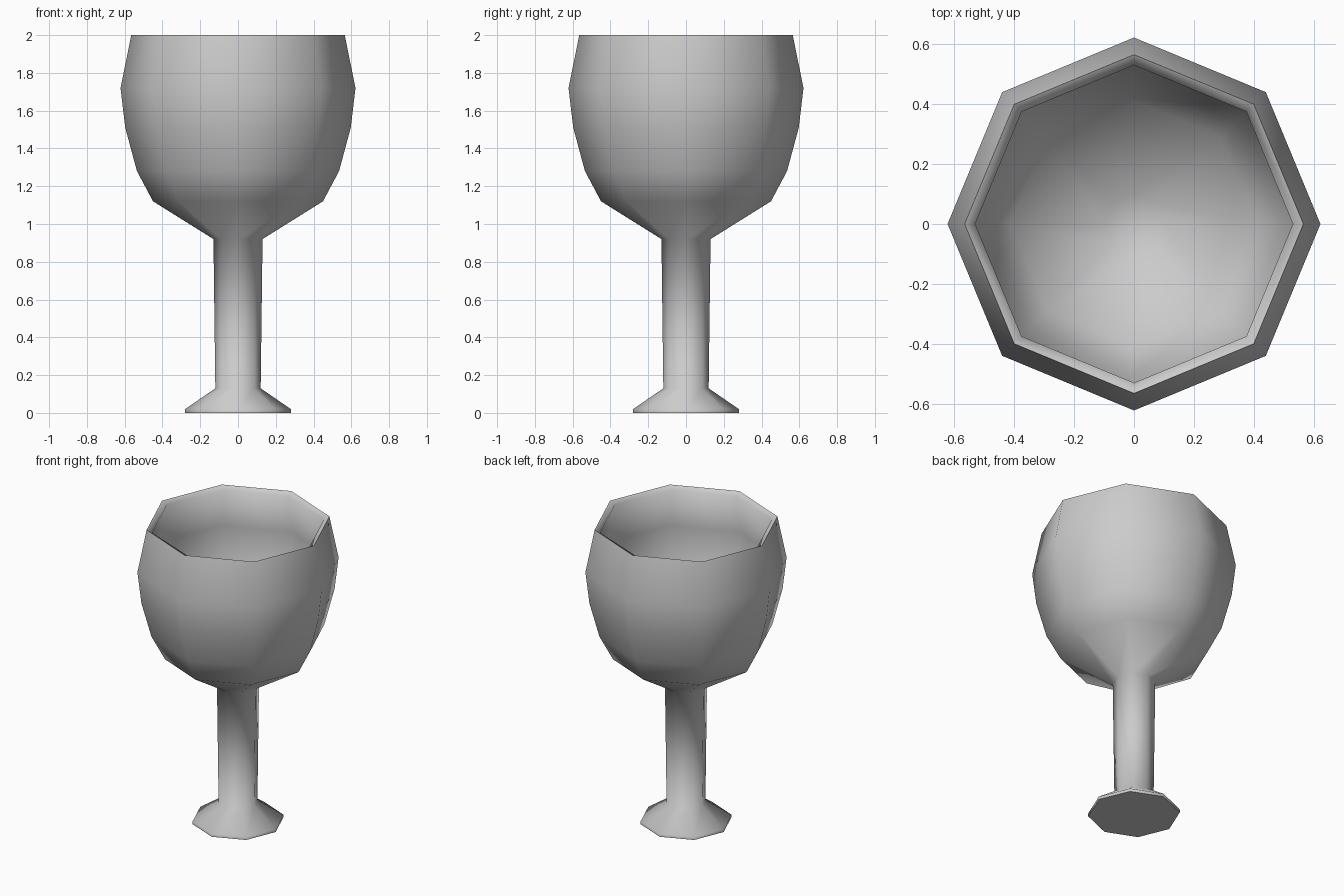
import bpy, bmesh, math

if "Cube" in bpy.data.objects:
    bpy.data.objects.remove(bpy.data.objects["Cube"])

SIDES = 8

def lathe(name, profile, smooth_angle):
    """Revolve (radius, z) points around z; radius 0 makes a pole."""
    bm = bmesh.new()
    rings = []
    for r, z in profile:
        if r == 0:
            rings.append([bm.verts.new((0, 0, z))] * SIDES)
        else:
            rings.append([bm.verts.new((r * math.cos(math.tau * i / SIDES),
                                        r * math.sin(math.tau * i / SIDES), z))
                          for i in range(SIDES)])
    for a, b in zip(rings, rings[1:]):
        for i in range(SIDES):
            j = (i + 1) % SIDES
            corners = list(dict.fromkeys((a[i], a[j], b[j], b[i])))
            bm.faces.new(corners)
    bmesh.ops.recalc_face_normals(bm, faces=bm.faces)
    mesh = bpy.data.meshes.new(name)
    bm.to_mesh(mesh)
    bm.free()
    obj = bpy.data.objects.new(name, mesh)
    bpy.context.collection.objects.link(obj)
    bpy.context.view_layer.objects.active = obj
    obj.select_set(True)
    bpy.ops.object.shade_smooth_by_angle(angle=math.radians(smooth_angle))
    return obj

# foot and stem
foot = [(0, 0), (0.28, 0), (0.28, 0.02), (0.12, 0.13), (0.13, 0.92)]
# outside of the bowl
outer = [(0.45, 1.12), (0.535, 1.28), (0.597, 1.51), (0.622, 1.72), (0.565, 2.0)]
# rim lip and hollow inside of the bowl
inner = [(0.53, 1.98), (0.575, 1.72), (0.55, 1.52), (0.49, 1.31),
         (0.41, 1.16), (0.1, 0.98), (0, 0.97)]

lathe("goblet", foot + outer + inner, 70)
